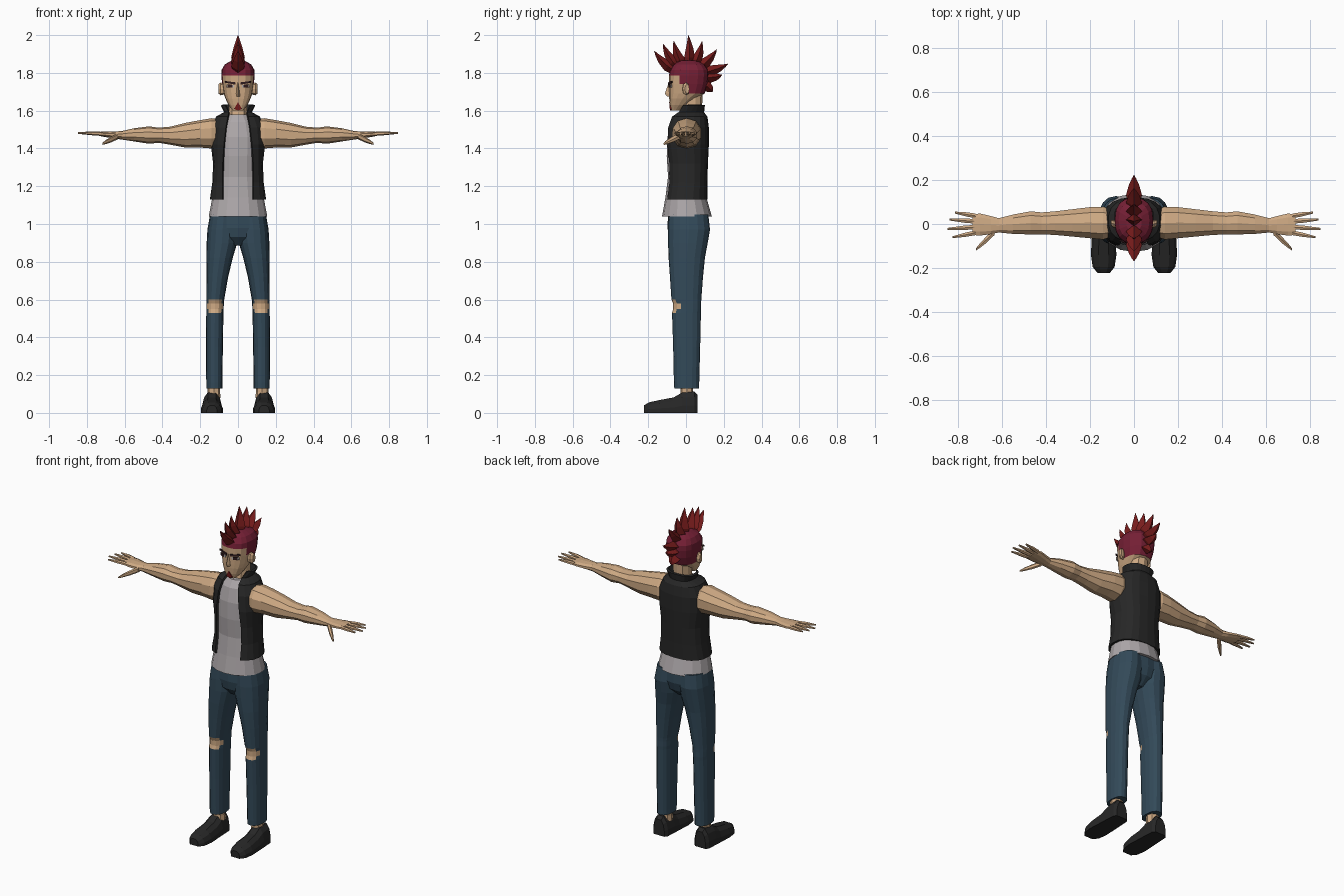
import bpy, bmesh, math
from mathutils import Vector


def mat(name, rgb):
    m = bpy.data.materials.new(name)
    m.diffuse_color = (*rgb, 1)
    return m


SKIN = mat("skin", (0.62, 0.40, 0.23))
SHIRT = mat("grey_cloth", (0.42, 0.39, 0.40))
DENIM = mat("denim", (0.033, 0.068, 0.10))
BLACK = mat("black_leather", (0.02, 0.02, 0.02))
CRIMSON = mat("crimson_hair", (0.18, 0.014, 0.036))
RED = mat("red_hair", (0.19, 0.012, 0.012))
DARK = mat("dark_lines", (0.03, 0.012, 0.014))
WHITE = mat("eye_white", (0.5, 0.47, 0.45))


def oval(a0, a1, b0, b1, n, p=2.0, start=0.0, end=None):
    """Superellipse points in a box, starting at the middle of the b0 side."""
    ca, cb, ra, rb = (a0 + a1) / 2, (b0 + b1) / 2, (a1 - a0) / 2, (b1 - b0) / 2
    pts = []
    for i in range(n):
        t = start + (2 * math.pi * i / n if end is None else (end - start) * i / (n - 1))
        s, c = math.sin(t), -math.cos(t)
        pts.append((ca + ra * math.copysign(abs(s) ** (2 / p), s),
                    cb + rb * math.copysign(abs(c) ** (2 / p), c)))
    return pts


def flat_ring(z, x0, x1, y0, y1, n=12, p=2.3):
    return [(x, y, z) for x, y in oval(x0, x1, y0, y1, n, p)]


def side_ring(x, y0, y1, z0, z1, n=10, p=2.2):
    return [(x, y, z) for y, z in oval(y0, y1, z0, z1, n, p)]


def loft(name, rings, mats, rule=None, mirror=False, closed=True, cap=True):
    bm = bmesh.new()
    vs = [[bm.verts.new(c) for c in r] for r in rings]
    n = len(rings[0])
    for a, b in zip(vs, vs[1:]):
        for i in range(n if closed else n - 1):
            j = (i + 1) % n
            bm.faces.new((a[i], a[j], b[j], b[i]))
    if cap:
        bm.faces.new(vs[0])
        bm.faces.new(vs[-1])
    bmesh.ops.recalc_face_normals(bm, faces=bm.faces)
    if rule:
        for f in bm.faces:
            f.material_index = rule(f.calc_center_median())
    me = bpy.data.meshes.new(name)
    bm.to_mesh(me)
    bm.free()
    for m in mats:
        me.materials.append(m)
    ob = bpy.data.objects.new(name, me)
    bpy.context.collection.objects.link(ob)
    if mirror:
        ob.modifiers.new("mirror", 'MIRROR').use_mirror_merge = False
    return ob


def plate(name, pts, m, depth=0.007, mirror=False):
    """Thin plate facing the front, from an outline of (x, y, z)."""
    back = [(x, y + depth, z) for x, y, z in pts]
    return loft(name, [pts, back], [m], mirror=mirror)


# Trousers: legs with torn knees, plus a pelvis
def knee_rule(c):
    if c.y < -0.03 and 0.525 < c.z < 0.605:
        reach = 0.042 if 0.545 < c.z < 0.585 else 0.03
        return int(abs(c.x - 0.121) < reach)
    return 0


legs = [(0.13, .083, .168, -.062, .07), (0.16, .083, .168, -.064, .07),
        (0.35, .08, .169, -.068, .075), (0.53, .077, .168, -.074, .079),
        (0.55, .076, .168, -.068, .08), (0.58, .075, .168, -.068, .08),
        (0.60, .073, .168, -.077, .081), (0.72, .052, .168, -.085, .09),
        (0.82, .028, .167, -.092, .10), (0.90, .004, .166, -.095, .115),
        (0.97, .001, .162, -.096, .127), (1.05, .001, .148, -.092, .118)]
loft("trouser_leg", [flat_ring(*r, n=16) for r in legs], [DENIM, SKIN], knee_rule, True)
hips = [(0.885, .04, -.05, .06), (0.93, .11, -.09, .108), (0.98, .153, -.098, .122),
        (1.06, .147, -.095, .118)]
loft("pelvis", [flat_ring(z, -x, x, a, b, 16) for z, x, a, b in hips], [DENIM])

# Ankles and shoes
loft("ankle", [flat_ring(z, .128 - r, .128 + r, .004 - r, .004 + r, 8)
               for z, r in ((.08, .036), (.11, .033), (.17, .036))], [SKIN], mirror=True)
shoe = [(.062, .036, .095), (.045, .048, .113), (-.02, .052, .108), (-.065, .054, .082),
        (-.14, .058, .068), (-.195, .05, .056), (-.223, .028, .04)]
section = [(-1, 0), (-1, .35), (-.8, .75), (-.4, 1), (.4, 1), (.8, .75), (1, .35), (1, 0)]
loft("shoe", [[(.138 + w * u, y, h * v) for u, v in section] for y, w, h in shoe],
     [BLACK], mirror=True)

# Shirt with a flared hem
shirt = [(1.04, .155, -.127, .137), (1.14, .136, -.109, .108), (1.25, .118, -.095, .095),
         (1.36, .122, -.102, .1), (1.46, .125, -.098, .1), (1.54, .1, -.08, .095),
         (1.58, .06, -.052, .08)]
loft("shirt", [flat_ring(z, -x, x, a, b, 16, 2.1) for z, x, a, b in shirt], [SHIRT])

# Sleeveless vest, open at the front, with a standing collar
vest = [(1.13, .143, -.105, .107, .08), (1.22, .13, -.096, .107, .08),
        (1.32, .126, -.097, .11, .078), (1.42, .138, -.102, .115, .072),
        (1.51, .136, -.095, .115, .062), (1.565, .112, -.075, .108, .052),
        (1.59, .068, -.045, .09, .046), (1.63, .086, -.025, .094, .066)]
rings = []
for z, hx, y0, y1, gap in vest:
    t = math.asin((gap / hx) ** 1.25)
    rings.append([(x, y, z) for x, y in oval(-hx, hx, y0, y1, 17, 2.5, t, 2 * math.pi - t)])
ob = loft("vest", rings, [BLACK], closed=False, cap=False)
mod = ob.modifiers.new("thickness", 'SOLIDIFY')
mod.thickness, mod.offset = 0.012, 0

# Arms, palms, fingers and thumbs
arm = [(.10, -.06, .07, 1.41, 1.555), (.14, -.074, .082, 1.40, 1.56),
       (.20, -.068, .08, 1.405, 1.55), (.28, -.06, .07, 1.405, 1.535),
       (.36, -.052, .06, 1.42, 1.515), (.42, -.05, .055, 1.43, 1.51),
       (.47, -.05, .06, 1.425, 1.517), (.55, -.047, .045, 1.437, 1.507),
       (.615, -.04, .028, 1.447, 1.492), (.65, -.048, .038, 1.452, 1.49),
       (.70, -.055, .05, 1.46, 1.49), (.735, -.052, .046, 1.466, 1.488)]
loft("arm", [side_ring(*r) for r in arm], [SKIN], mirror=True)


def finger(name, points):
    loft(name, [side_ring(x, y - r, y + r, z - r * .9, z + r * .9, 6) for x, y, z, r in points],
         [SKIN], mirror=True)


for name, y0, x1, y1 in (("little_finger", .037, .815, .052), ("ring_finger", .012, .838, .02),
                         ("middle_finger", -.014, .847, -.022), ("index_finger", -.04, .825, -.06)):
    mid = .45
    finger(name, [(.72, y0, 1.477, .012),
                  (.72 + (x1 - .72) * mid, y0 + (y1 - y0) * mid, 1.48, .011),
                  (x1, y1, 1.482, .005)])
finger("thumb", [(.635, -.035, 1.465, .018), (.67, -.07, 1.448, .017),
                 (.70, -.098, 1.434, .012), (.718, -.115, 1.424, .006)])

# Neck and head, with the shaved hair as a face colour
loft("neck", [flat_ring(z, -.05, .05, a, b, 10) for z, a, b in
              ((1.54, -.035, .08), (1.62, -.02, .085), (1.72, -.03, .09))], [SKIN])
head = [(1.60, .028, -.078, -.035), (1.63, .05, -.085, .01), (1.665, .067, -.089, .055),
        (1.69, .076, -.09, .098), (1.74, .084, -.09, .115), (1.785, .088, -.09, .12),
        (1.815, .087, -.085, .118), (1.845, .07, -.066, .098), (1.865, .035, -.035, .06)]


def hair_rule(c):
    return int(c.z > 1.79 or (c.y > -.045 and c.z > 1.745) or (c.y > .02 and c.z > 1.692))


loft("head", [flat_ring(z, -x, x, a, b, 16, 2.5) for z, x, a, b in head],
     [SKIN, CRIMSON], hair_rule)
loft("ear", [side_ring(x, y - r, y + r, 1.715 - h, 1.715 + h, 8) for x, y, r, h in
             ((.07, -.005, .015, .028), (.092, .0, .018, .034), (.104, .006, .012, .024))],
     [SKIN], mirror=True)

# Facial features
loft("nose", [[(-w, -.08, z), (0, y, z), (w, -.08, z)] for z, w, y in
              ((1.75, .008, -.091), (1.69, .013, -.112), (1.675, .015, -.1))], [SKIN])
plate("eyebrow", [(.012, -.094, 1.737), (.068, -.078, 1.748), (.068, -.078, 1.757),
                  (.012, -.094, 1.75)], DARK, mirror=True)
plate("eye", [(.02, -.092, 1.722), (.06, -.08, 1.722), (.062, -.08, 1.738),
              (.02, -.092, 1.735)], WHITE, mirror=True)
plate("pupil", [(.03, -.092, 1.722), (.055, -.085, 1.722), (.055, -.085, 1.739),
                (.03, -.092, 1.737)], DARK, mirror=True)
plate("goatee", [(-.02, -.086, 1.61), (0, -.089, 1.645), (.02, -.086, 1.61),
                 (0, -.083, 1.60)], RED, .009)


# Mohawk: curved diamond spikes fanned over the crown
def spike(i, base, tip):
    b, t = Vector((0, *base)), Vector((0, *tip))
    out = (b - Vector((0, .015, 1.75))).normalized()
    ctrl = (b + t) / 2 + Vector((0, math.copysign(.012, out.y), -.015))
    start = b - out * .025
    rings = []
    for u, w in ((0, .024), (.3, .036), (.6, .024), (.85, .01), (1, .001)):
        c = start.lerp(ctrl, u).lerp(ctrl.lerp(t, u), u)
        d = (ctrl - start).lerp(t - ctrl, u).normalized()
        side = Vector((0, -d.z, d.y)) * w * .8
        x = Vector((w, 0, 0))
        rings.append([c + x, c + side, c - x, c - side])
    loft(f"mohawk_spike_{i}", rings, [RED])


fan = [((-.072, 1.82), (-.168, 1.917)), ((-.05, 1.838), (-.122, 1.955)),
       ((-.02, 1.85), (-.065, 1.97)), ((.015, 1.858), (.012, 2.0)),
       ((.045, 1.855), (.085, 1.968)), ((.075, 1.842), (.163, 1.925)),
       ((.1, 1.815), (.222, 1.848)), ((.112, 1.785), (.19, 1.79)),
       ((.108, 1.75), (.14, 1.70))]
for i, (b, t) in enumerate(fan):
    spike(i + 1, b, t)
